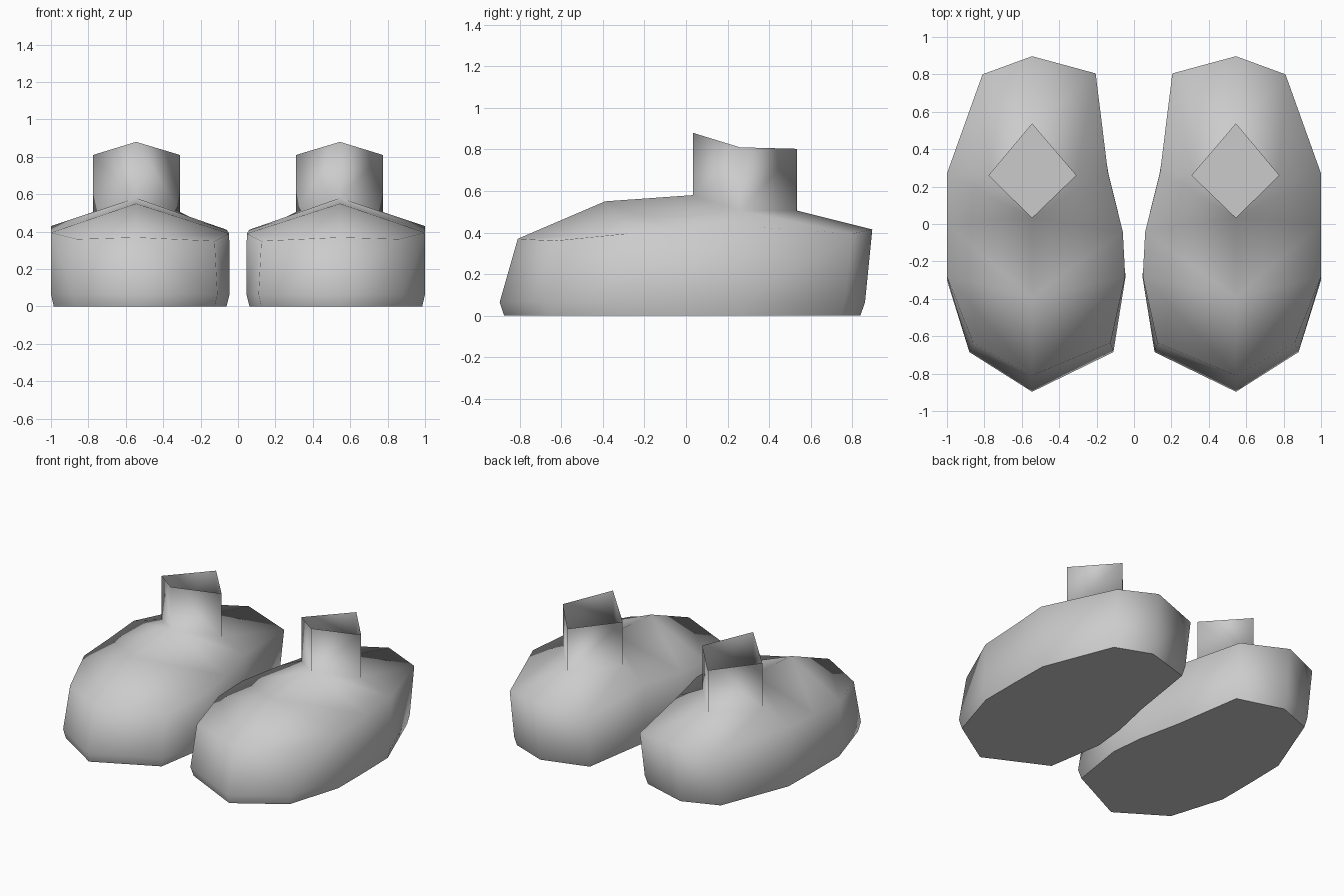
import bpy, bmesh

if "Cube" in bpy.data.objects:
    bpy.data.objects.remove(bpy.data.objects["Cube"])

CX = 0.545  # centre line of one shoe

# Outline just above the sole: toe, outer side, heel, inner side (x, y)
outline = [(CX, -.897), (.88, -.685), (1, -.30), (1, 0), (.995, .27), (.80, .765),
           (CX, .862), (.215, .765), (.137, .27), (.07, -.04), (.045, -.28), (.11, -.685)]
# Upper rim where the walls meet the sloping top (x, y, z)
rim = [(CX, -.81, .37), (.86, -.635, .36), (1, -.28, .395), (1, 0, .41), (1, .27, .43),
       (.81, .80, .395), (CX, .897, .415), (.205, .805, .375), (.14, .28, .42),
       (.06, -.04, .41), (.047, -.28, .39), (.125, -.635, .35)]
# Ankle opening: front, outer, back, inner (x, y, base z, top z)
ankle = [(CX, .033, .58, .88), (.775, .26, .505, .81), (CX, .535, .505, .803), (.31, .26, .505, .81)]

bm = bmesh.new()


def ring(points):
    return [bm.verts.new(p) for p in points]


def bridge(a, b):
    n = len(a)
    for i in range(n):
        j = (i + 1) % n
        bm.faces.new((a[i], a[j], b[j], b[i]))


# Sole and side walls
sole = ring([(CX + (x - CX) * .967, -.03 + (y + .03) * .975, 0) for x, y in outline])
side = ring([(x, y, .065) for x, y in outline])
top = ring(rim)
bridge(sole, side)
bridge(side, top)
sole_face = bm.faces.new(sole[::-1])

# Roof-like upper around the ankle hole
instep = bm.verts.new((CX, -.39, .55))
base = ring([(x, y, z) for x, y, z, t in ankle])
front, outer, back, inner = base
for s, corner in ((1, outer), (-1, inner)):
    t = [top[(s * k) % 12] for k in range(7)]
    for f in ((t[0], t[1], t[2], instep), (instep, t[2], t[3], front),
              (front, t[3], t[4], corner), (corner, t[4], t[5], back), (back, t[5], t[6])):
        bm.faces.new(f)

# Open ankle cuff
bridge(base, ring([(x, y, t) for x, y, z, t in ankle]))

bmesh.ops.recalc_face_normals(bm, faces=bm.faces[:])
if sole_face.normal.z > 0:
    bmesh.ops.reverse_faces(bm, faces=bm.faces[:])
for f in bm.faces:
    f.smooth = f is not sole_face and len(f.verts) < 5

mesh = bpy.data.meshes.new("shoes")
bm.to_mesh(mesh)
bm.free()
shoes = bpy.data.objects.new("pair_of_shoes", mesh)
bpy.context.collection.objects.link(shoes)

# Second shoe
mirror = shoes.modifiers.new("other_shoe", 'MIRROR')
mirror.use_mirror_merge = False
